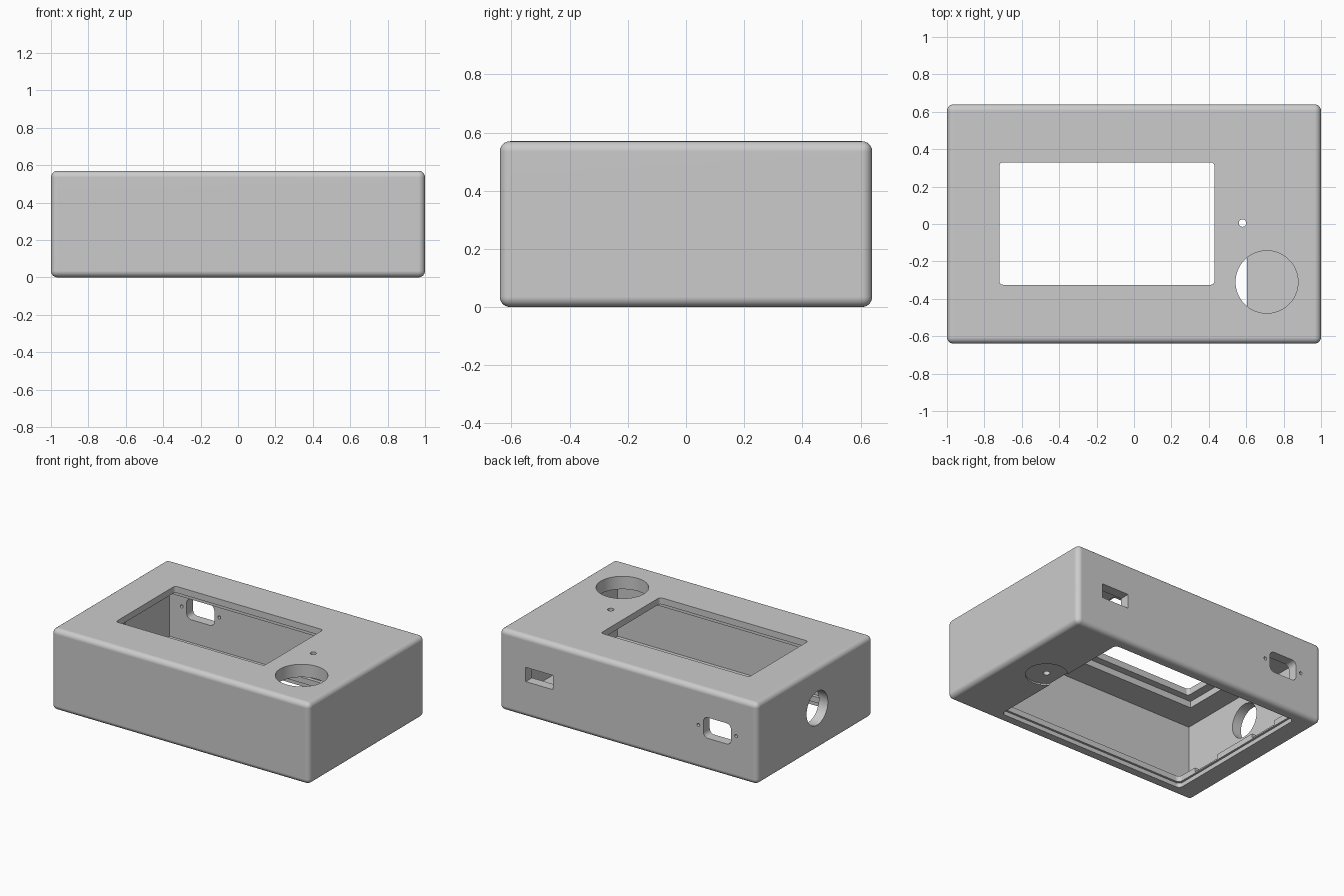
import bpy, bmesh, math
from mathutils import Matrix, Vector

old = bpy.data.objects.get("Cube")
if old:
    bpy.data.objects.remove(old, do_unlink=True)

grey = bpy.data.materials.new("light_grey_plastic")
grey.use_nodes = True
colour = (0.6, 0.6, 0.6, 1)
grey.diffuse_color = colour
grey.node_tree.nodes["Principled BSDF"].inputs["Base Color"].default_value = colour


def finish(bm, name):
    mesh = bpy.data.meshes.new(name)
    bm.to_mesh(mesh)
    bm.free()
    mesh.materials.append(grey)
    obj = bpy.data.objects.new(name, mesh)
    bpy.context.collection.objects.link(obj)
    return obj


def block(name, lo, hi, radius=0, axis=None):
    """Box between two corners; rounds all edges, or only those along an axis."""
    lo, hi = Vector(lo), Vector(hi)
    bm = bmesh.new()
    bmesh.ops.create_cube(bm, size=1)
    bmesh.ops.scale(bm, vec=hi - lo, verts=bm.verts)
    bmesh.ops.translate(bm, vec=(lo + hi) / 2, verts=bm.verts)
    if radius:
        edges = [e for e in bm.edges if axis is None
                 or abs((e.verts[0].co - e.verts[1].co)[axis]) > 1e-4]
        bmesh.ops.bevel(bm, geom=edges, offset=radius, segments=6,
                        profile=0.5, affect='EDGES')
    return finish(bm, name)


def rod(name, centre, radius, length, axis, sides=64):
    """Cylinder centred on a point, along x, y or z."""
    turn = {'x': Matrix.Rotation(math.pi / 2, 4, 'Y'),
            'y': Matrix.Rotation(math.pi / 2, 4, 'X'),
            'z': Matrix.Identity(4)}[axis]
    bm = bmesh.new()
    bmesh.ops.create_cone(bm, cap_ends=True, segments=sides, radius1=radius,
                          radius2=radius, depth=length,
                          matrix=Matrix.Translation(centre) @ turn)
    return finish(bm, name)


def cut(body, tool):
    tool.hide_render = True
    mod = body.modifiers.new("cut", 'BOOLEAN')
    mod.operation = 'DIFFERENCE'
    mod.solver = 'EXACT'
    mod.object = tool
    bpy.context.view_layer.objects.active = body
    bpy.ops.object.modifier_apply(modifier=mod.name)
    bpy.data.objects.remove(tool, do_unlink=True)


# Rounded outer shell and its hollow
W, D, H = 1.0, 0.64, 0.57
shell = block("enclosure_shell", (-W, -D, 0), (W, D, H), 0.035)
cut(shell, block("cavity", (-0.93, -0.57, 0.07), (0.93, 0.57, 0.48)))

# Hatch opening in the floor, with a shallow ledge for the lid
cut(shell, block("hatch", (-0.83, -0.545, -0.1), (0.605, 0.545, 0.1), 0.03, 2))
cut(shell, block("hatch_ledge", (-0.845, -0.56, -0.1), (0.62, 0.56, 0.03), 0.03, 2))

# Lid tab notches
for y in (-0.28, 0.28):
    cut(shell, block("tab_notch", (-0.89, y - 0.11, 0.04), (-0.8, y + 0.11, 0.09)))

# Mounting disc recess under the floor, with its centre hole
cut(shell, rod("mount_recess", (0.72, 0, -0.05), 0.134, 0.12, 'z'))
cut(shell, rod("mount_hole", (0.72, 0, 0), 0.022, 0.3, 'z', 32))

# Display window with a larger pocket behind it
cut(shell, block("display_window", (-0.72, -0.325, 0.4), (0.43, 0.33, 0.7), 0.02, 2))
cut(shell, block("display_pocket", (-0.78, -0.375, 0.4), (0.49, 0.38, 0.525)))

# Knob hole and indicator hole in the top
cut(shell, rod("knob_hole", (0.71, -0.31, 0.55), 0.167, 0.3, 'z', 96))
cut(shell, rod("indicator_hole", (0.58, 0.005, 0.55), 0.02, 0.3, 'z', 32))

# Back wall: switch slot, rounded socket and its two screw holes
cut(shell, block("switch_slot", (0.585, 0.5, 0.25), (0.795, 0.75, 0.35)))
cut(shell, block("socket_opening", (-0.797, 0.5, 0.23), (-0.583, 0.75, 0.375), 0.035, 1))
for x in (-0.836, -0.544):
    cut(shell, rod("socket_screw", (x, D, 0.304), 0.011, 0.3, 'y', 24))

# Round cable hole in the end wall
cut(shell, rod("cable_hole", (-W, -0.025, 0.29), 0.118, 0.3, 'x'))

# Smooth rounded edges, flat panels
bpy.ops.object.select_all(action='DESELECT')
shell.select_set(True)
bpy.context.view_layer.objects.active = shell
bpy.ops.object.shade_smooth_by_angle(angle=math.radians(30))
weighted = shell.modifiers.new("flat_panels", 'WEIGHTED_NORMAL')
weighted.keep_sharp = True
